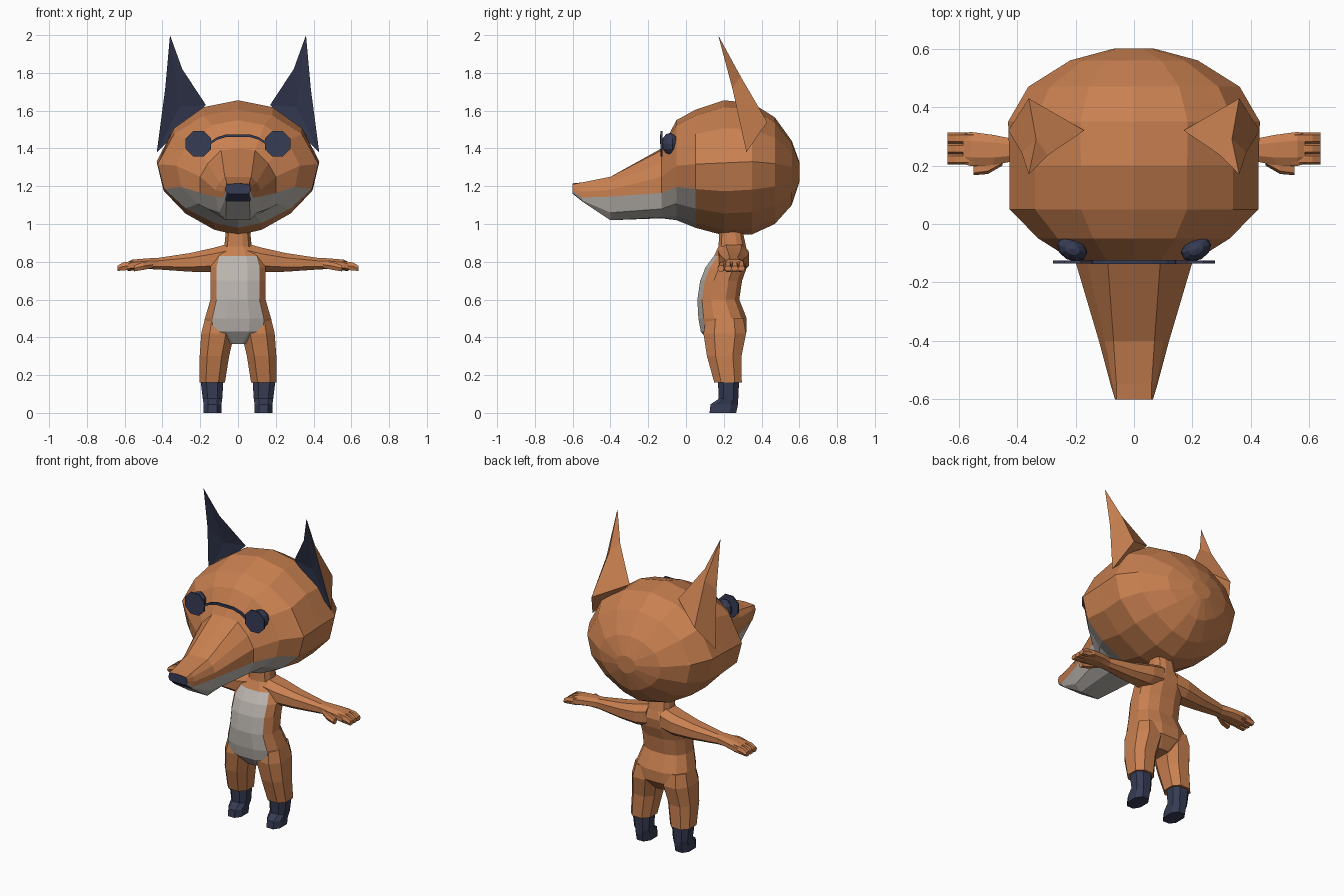
import bpy, bmesh, math
from mathutils import Matrix

if "Cube" in bpy.data.objects:
    bpy.data.objects.remove(bpy.data.objects["Cube"])


def material(name, rgb):
    m = bpy.data.materials.new(name)
    m.diffuse_color = (*rgb, 1)
    m.use_nodes = True
    m.node_tree.nodes["Principled BSDF"].inputs["Base Color"].default_value = m.diffuse_color
    return m


MATS = [material("orange fur", (0.58, 0.215, 0.08)),
        material("pale grey fur", (0.50, 0.465, 0.43)),
        material("dark navy", (0.038, 0.045, 0.09))]
ORANGE, PALE, NAVY = range(3)


def finish(name, bm, mirror=False):
    bmesh.ops.recalc_face_normals(bm, faces=bm.faces[:])
    me = bpy.data.meshes.new(name)
    bm.to_mesh(me)
    bm.free()
    for m in MATS:
        me.materials.append(m)
    ob = bpy.data.objects.new(name, me)
    bpy.context.collection.objects.link(ob)
    if mirror:
        ob.modifiers.new("Mirror", 'MIRROR').use_mirror_merge = False
    return ob


def loft(name, rings, mat=lambda i, k: ORANGE, caps=(0, 0), mirror=False):
    """Skin a list of rings; mat(i, k) colours face k of strip i."""
    bm = bmesh.new()
    vs = [[bm.verts.new(p) for p in r] for r in rings]
    n = len(vs[0])
    for i in range(len(vs) - 1):
        for k in range(n):
            j = (k + 1) % n
            f = bm.faces.new((vs[i][k], vs[i][j], vs[i + 1][j], vs[i + 1][k]))
            f.material_index = mat(i, k)
    bm.faces.new(vs[0]).material_index = caps[0]
    bm.faces.new(vs[-1]).material_index = caps[1]
    return finish(name, bm, mirror)


def spow(v, e):
    return math.copysign(abs(v) ** e, v)


def oval(n, ha, hb, e=0.8):
    """Rounded-square cross-section, first face centred on +b."""
    out = []
    for k in range(n):
        t = 2 * math.pi * (k + 0.5) / n
        out.append((ha * spow(math.sin(t), e), hb * spow(math.cos(t), e)))
    return out


def z_ring(n, z, x, hx, yf, yb):
    return [(x + a, (yf + yb) / 2 - b, z) for a, b in oval(n, hx, (yb - yf) / 2)]


def x_ring(n, x, y, hy, z, hz):
    return [(x, y + a, z + b) for a, b in oval(n, hy, hz)]


# Head and muzzle: half sections from top centre to bottom centre
def head_half(zt, zb, w, zw):
    pts = []
    for d in (0, 25, 52, 82, 112, 135, 158, 180):
        s, c = math.sin(math.radians(d)), math.cos(math.radians(d))
        if c > 0:
            pts.append((w * s, zw + (zt - zw) * c))
        else:
            pts.append((w * max(s, 0) ** 1.25, zw - (zw - zb) * abs(c) ** 1.25))
    return pts


def y_ring(y, half):
    return [(x, y, z) for x, z in half] + [(-x, y, z) for x, z in half[-2:0:-1]]


muzzle = [
    (-0.60, [(0, 1.215), (.06, 1.21), (.062, 1.2), (.065, 1.19), (.065, 1.175), (.06, 1.165), (.05, 1.16), (0, 1.16)]),
    (-0.55, [(0, 1.22), (.06, 1.22), (.075, 1.2), (.08, 1.17), (.08, 1.14), (.07, 1.125), (.06, 1.12), (0, 1.12)]),
    (-0.40, [(0, 1.25), (.07, 1.25), (.10, 1.22), (.12, 1.18), (.12, 1.145), (.10, 1.06), (.065, 1.02), (0, 1.02)]),
    (-0.13, [(0, 1.40), (.09, 1.39), (.16, 1.32), (.2, 1.25), (.2, 1.165), (.16, 1.08), (.07, 1.035), (0, 1.03)]),
]
skull = [(-0.05, 1.55, 1.02, 0.33, 1.27), (0.05, 1.605, 0.98, 0.43, 1.27),
         (0.20, 1.655, 0.94, 0.43, 1.27), (0.35, 1.64, 0.945, 0.435, 1.28),
         (0.47, 1.565, 1.00, 0.365, 1.28), (0.56, 1.44, 1.10, 0.22, 1.28),
         (0.60, 1.33, 1.22, 0.07, 1.28)]


def head_mat(i, k):
    if i == 0 and 5 <= k <= 8:
        return NAVY          # underside of nose
    return PALE if i < 5 and 4 <= k <= 9 else ORANGE


loft("head", [y_ring(y, h) for y, h in muzzle] +
     [y_ring(s[0], head_half(*s[1:])) for s in skull], head_mat, (NAVY, ORANGE))

# Ears: dark recessed front, orange back
bm = bmesh.new()
v = [bm.verts.new(p) for p in (
    (.36, .17, 2.0), (.295, .235, 1.82), (.385, .245, 1.72), (.17, .32, 1.63),
    (.43, .32, 1.38), (.31, .30, 1.62), (.36, .43, 1.54), (.335, .29, 1.78))]
for idx, m in (((0, 1, 5), NAVY), ((1, 3, 5), NAVY), ((0, 5, 2), NAVY), ((2, 5, 4), NAVY),
               ((3, 4, 5), NAVY), ((0, 2, 7), ORANGE), ((2, 4, 6, 7), ORANGE),
               ((0, 7, 1), ORANGE), ((7, 6, 3, 1), ORANGE), ((3, 6, 4), ORANGE)):
    bm.faces.new([v[i] for i in idx]).material_index = m
finish("ears", bm, True)

# Eyes
bm = bmesh.new()
bmesh.ops.create_uvsphere(bm, u_segments=10, v_segments=6, radius=1,
                          matrix=Matrix.Translation((.212, -.085, 1.425)) @
                          Matrix.Rotation(0.5, 4, 'Z') @ Matrix.Diagonal((.055, .04, .057, 1)))
for f in bm.faces:
    f.material_index = NAVY
finish("eyes", bm, True)

# Glasses: octagonal lenses and arched bridge
bm = bmesh.new()
bmesh.ops.create_cone(bm, cap_ends=True, segments=8, radius1=.073, radius2=.073, depth=.009,
                      matrix=Matrix.Translation((.21, -.13, 1.425)) @
                      Matrix.Rotation(math.pi / 2, 4, 'X') @ Matrix.Rotation(math.pi / 8, 4, 'Z'))
for f in bm.faces:
    f.material_index = NAVY
finish("lenses", bm, True)
loft("glasses_bridge",
     [x_ring(4, x, -.13, .009, z, .009) for x, z in
      ((-.145, 1.43), (-.11, 1.453), (-.06, 1.468), (.06, 1.468), (.11, 1.453), (.145, 1.43))],
     lambda i, k: NAVY, (NAVY, NAVY))

# Torso with pale belly on the front faces
torso = [(.365, .07, .13, .27), (.43, .17, .075, .325), (.50, .18, .062, .325),
         (.60, .15, .057, .285), (.70, .15, .072, .30), (.77, .15, .10, .325),
         (.83, .13, .145, .335), (.88, .075, .17, .32), (.97, .065, .175, .30)]
loft("torso", [z_ring(12, z, 0, *r) for z, *r in torso],
     lambda i, k: PALE if i < 6 and k in (10, 11, 0) else ORANGE)

# Legs and boots
loft("legs", [z_ring(8, *r) for r in (
    (.16, .137, .072, .145, .30), (.30, .125, .083, .105, .30),
    (.42, .107, .093, .085, .325), (.50, .10, .08, .10, .31))], mirror=True)
loft("boots", [z_ring(8, *r) for r in (
    (0, .135, .05, .12, .27), (.045, .135, .05, .125, .28),
    (.075, .135, .055, .17, .28), (.175, .138, .065, .165, .285))],
    lambda i, k: NAVY, (NAVY, NAVY), True)

# Arms with palms
loft("arms", [x_ring(8, *r) for r in (
    (.05, .25, .085, .825, .075), (.13, .255, .085, .81, .068), (.25, .255, .065, .797, .053),
    (.42, .253, .042, .79, .033), (.48, .253, .055, .79, .03),
    (.56, .257, .062, .782, .031), (.585, .257, .055, .775, .025))], mirror=True)

# Fingers and thumbs
for name, y in (("front_fingers", .222), ("middle_fingers", .258), ("back_fingers", .294)):
    loft(name, [x_ring(6, x, y, .019, z, h) for x, z, h in
                ((.55, .782, .025), (.61, .775, .024), (.638, .765, .015))], mirror=True)
loft("thumbs", [x_ring(6, *r) for r in (
    (.45, .22, .02, .785, .02), (.50, .195, .024, .778, .023),
    (.55, .185, .018, .765, .018))], mirror=True)
